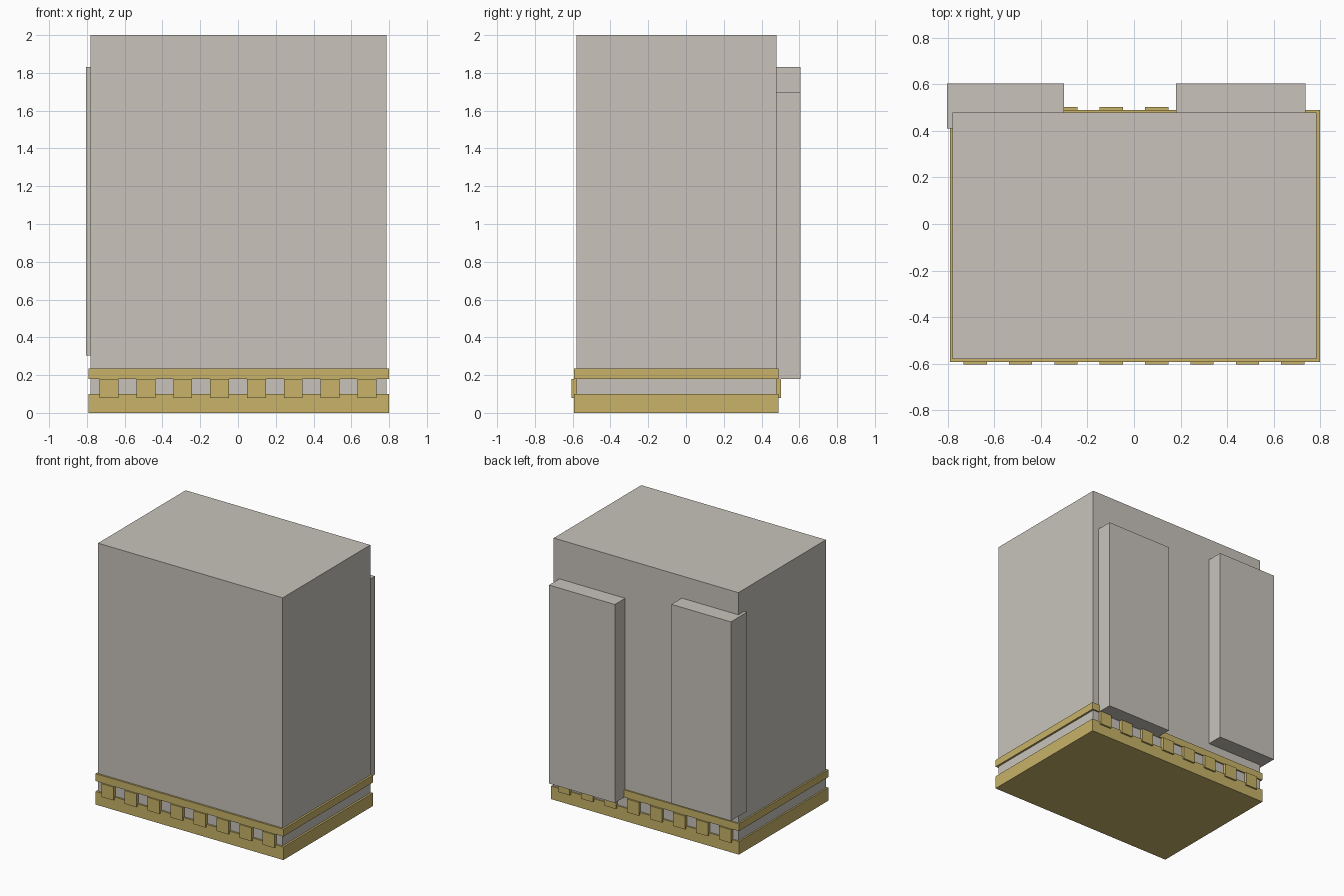
import bpy
import bmesh

default = bpy.data.objects.get("Cube")
if default:
    bpy.data.objects.remove(default, do_unlink=True)


def make_material(name, rgb):
    mat = bpy.data.materials.new(name)
    mat.use_nodes = True
    color = (*rgb, 1.0)
    mat.diffuse_color = color
    mat.node_tree.nodes["Principled BSDF"].inputs["Base Color"].default_value = color
    return mat


plaster = make_material("warm_grey", (0.58, 0.55, 0.50))
trim = make_material("tan_trim", (0.58, 0.45, 0.14))


def box(name, x, y, z, mat):
    """Flat-sided box from (min, max) ranges on each axis."""
    bm = bmesh.new()
    bmesh.ops.create_cube(bm, size=1)
    for v in bm.verts:
        v.co = [r[0] if c < 0 else r[1] for c, r in zip(v.co, (x, y, z))]
    mesh = bpy.data.meshes.new(name)
    bm.to_mesh(mesh)
    bm.free()
    mesh.materials.append(mat)
    obj = bpy.data.objects.new(name, mesh)
    bpy.context.collection.objects.link(obj)
    return obj


# Main block
box("main_body", (-0.78, 0.785), (-0.58, 0.48), (0.05, 2.0), plaster)

# Rear slabs; the right one wraps past the corner
box("rear_slab_left", (0.18, 0.737), (0.45, 0.605), (0.18, 1.70), plaster)
box("rear_slab_right", (-0.804, -0.30), (0.41, 0.605), (0.305, 1.83), plaster)

# Base plate and upper ledge
band_x, band_y = (-0.792, 0.80), (-0.594, 0.491)
box("base_plate", band_x, band_y, (0.0, 0.10), trim)
box("upper_ledge", band_x, band_y, (0.18, 0.236), trim)

# Row of small blocks between the bands, front and back
for side, depth in (("front", (-0.605, -0.57)), ("rear", (0.47, 0.504))):
    for i in range(8):
        centre = (i - 3.5) * 0.195
        box(f"{side}_block_{i + 1}", (centre - 0.05, centre + 0.05),
            depth, (0.078, 0.18), trim)
